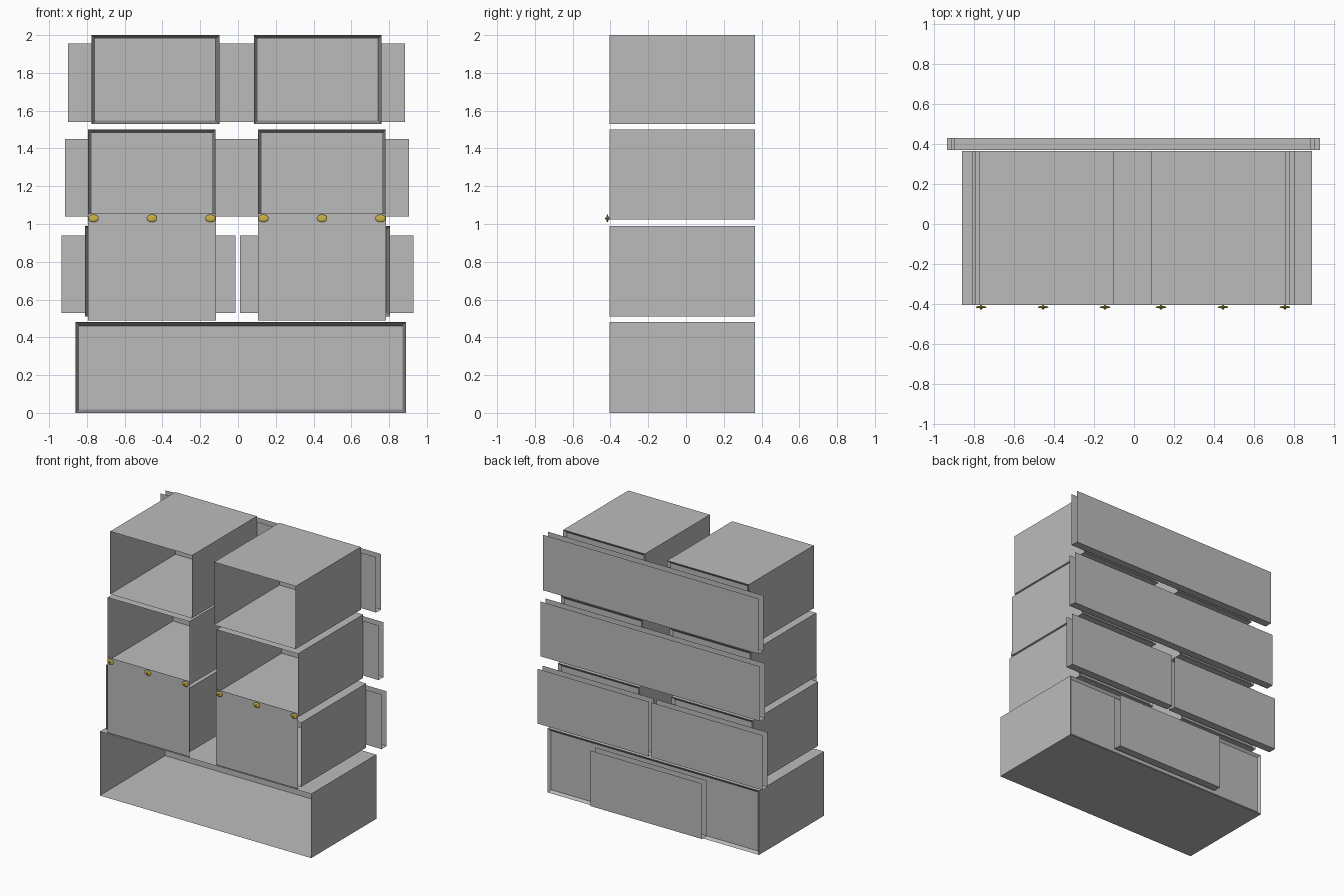
import bpy, bmesh
from mathutils import Matrix, Vector

cube = bpy.data.objects.get("Cube")
if cube:
    bpy.data.objects.remove(cube, do_unlink=True)

FRONT, BACK, WALL = -0.405, 0.365, 0.027


def material(name, color, metallic=0.0):
    m = bpy.data.materials.new(name)
    m.use_nodes = True
    m.diffuse_color = color
    bsdf = m.node_tree.nodes["Principled BSDF"]
    bsdf.inputs["Base Color"].default_value = color
    return m


grey = material("plain grey", (0.5, 0.5, 0.5, 1))
brass = material("yellow brass", (0.60, 0.45, 0.06, 1))


def finish(name, bm, mat):
    me = bpy.data.meshes.new(name)
    bm.to_mesh(me)
    bm.free()
    me.materials.append(mat)
    ob = bpy.data.objects.new(name, me)
    bpy.context.collection.objects.link(ob)
    return ob


def block(x0, x1, y0, y1, z0, z1):
    bm = bmesh.new()
    size = Matrix.Diagonal((x1 - x0, y1 - y0, z1 - z0, 1))
    mid = Matrix.Translation(((x0 + x1) / 2, (y0 + y1) / 2, (z0 + z1) / 2))
    bmesh.ops.create_cube(bm, size=1, matrix=mid @ size)
    bm.normal_update()
    return bm


def face_toward(bm, direction):
    return max(bm.faces, key=lambda f: f.normal.dot(Vector(direction)))


def cabinet(name, x0, x1, z0, z1):
    """Box with a deep open front and a shallow recessed back."""
    bm = block(x0, x1, FRONT, BACK, z0, z1)
    for direction, depth in (((0, -1, 0), BACK - FRONT - 0.025), ((0, 1, 0), 0.015)):
        face = face_toward(bm, direction)
        bmesh.ops.inset_region(bm, faces=[face], thickness=WALL)
        bmesh.ops.translate(bm, verts=face.verts, vec=Vector(direction) * -depth)
    finish(name, bm, grey)


def channel(name, x0, x1, z0, z1):
    """Hollow rear panel: two sheets joined along the bottom."""
    bm = block(x0, x1, 0.37, 0.43, z0, z1)
    ends = [face_toward(bm, d) for d in ((1, 0, 0), (-1, 0, 0), (0, 0, 1))]
    bmesh.ops.delete(bm, geom=ends, context="FACES")
    finish(name, bm, grey)


def door(name, x0, x1, z0, z1):
    """Thin sheet in front of a cabinet."""
    bm = block(x0, x1, FRONT - 0.003, FRONT - 0.002, z0, z1)
    finish(name, bm, grey)


def knob(name, x, z):
    """Oval cap with a slim pin through it."""
    bm = bmesh.new()
    cap = Matrix.Translation((x, FRONT - 0.011, z)) @ Matrix.Diagonal((0.027, 0.006, 0.02, 1))
    bmesh.ops.create_uvsphere(bm, u_segments=20, v_segments=12, radius=1, matrix=cap)
    pin = Matrix.Translation((x, FRONT - 0.012, z)) @ Matrix.Rotation(1.5708, 4, "X")
    bmesh.ops.create_cone(bm, cap_ends=True, segments=12, radius1=0.005, radius2=0.005,
                          depth=0.024, matrix=pin)
    ob = finish(name, bm, brass)
    bpy.ops.object.select_all(action="DESELECT")
    ob.select_set(True)
    bpy.context.view_layer.objects.active = ob
    bpy.ops.object.shade_smooth_by_angle()


# Bottom cabinet with its rear panel
cabinet("bottom_cabinet", -0.86, 0.89, 0, 0.48)
channel("bottom_rear_panel", -0.43, 0.49, 0.03, 0.445)

# Three tiers of paired cabinets
for tier, left, right, z0, z1 in (
    ("lower", -0.81, 0.13, 0.51, 0.99),
    ("middle", -0.795, 0.105, 1.025, 1.5),
    ("upper", -0.775, 0.085, 1.53, 2.0),
):
    cabinet(tier + "_cabinet_right", left, left + 0.676, z0, z1)
    cabinet(tier + "_cabinet_left", right, right + 0.676, z0, z1)

# Rear panels
channel("lower_rear_panel_right", -0.935, -0.013, 0.53, 0.94)
channel("lower_rear_panel_left", 0.01, 0.93, 0.53, 0.94)
channel("middle_rear_panel", -0.915, 0.905, 1.04, 1.45)
channel("upper_rear_panel", -0.9, 0.885, 1.54, 1.955)

# Front doors, each with three knobs
for side, x0 in (("right", -0.795), ("left", 0.105)):
    door("front_door_" + side, x0, x0 + 0.678, 0.49, 1.055)
    for i in range(3):
        knob(f"knob_{side}_{i + 1}", x0 + 0.03 + 0.31 * i, 1.03)
